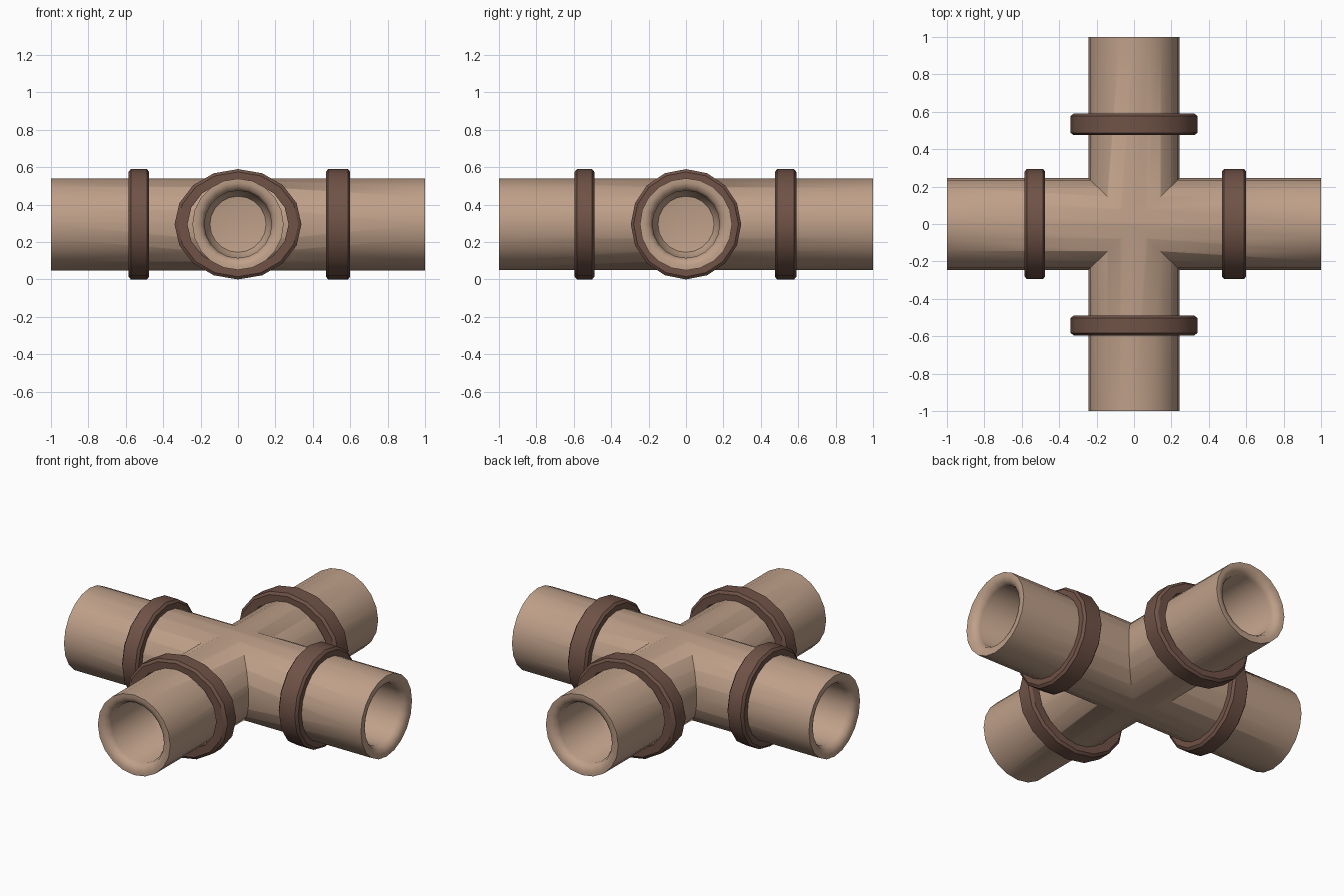
import bpy, bmesh, math
from mathutils import Matrix

if "Cube" in bpy.data.objects:
    bpy.data.objects.remove(bpy.data.objects["Cube"])

CZ = 0.295  # height of the pipe axes


def material(name, rgb):
    m = bpy.data.materials.new(name)
    m.diffuse_color = (*rgb, 1)
    m.use_nodes = True
    m.node_tree.nodes["Principled BSDF"].inputs["Base Color"].default_value = m.diffuse_color
    return m


tan = material("tan_clay", (0.52, 0.35, 0.25))
brown = material("brown_band", (0.16, 0.085, 0.062))


def lathe(name, profile, sides, mat, angle=0.0, scale=(1, 1), closed=False):
    """Revolve (x, radius) points around the x axis, then turn about z."""
    bm = bmesh.new()
    rings = []
    for x, r in profile:
        if r == 0:
            rings.append([bm.verts.new((x, 0, 0))] * sides)
        else:
            rings.append([bm.verts.new((x, r * scale[0] * math.cos(t), r * scale[1] * math.sin(t)))
                          for t in (2 * math.pi * i / sides for i in range(sides))])
    pairs = list(zip(rings, rings[1:]))
    if closed:
        pairs.append((rings[-1], rings[0]))
    for a, b in pairs:
        for i in range(sides):
            j = (i + 1) % sides
            quad = list(dict.fromkeys((a[i], a[j], b[j], b[i])))
            bm.faces.new(quad)
    bmesh.ops.recalc_face_normals(bm, faces=bm.faces[:])
    bm.transform(Matrix.Translation((0, 0, CZ)) @ Matrix.Rotation(angle, 4, 'Z'))
    me = bpy.data.meshes.new(name)
    bm.to_mesh(me)
    bm.free()
    me.materials.append(mat)
    ob = bpy.data.objects.new(name, me)
    bpy.context.collection.objects.link(ob)
    return ob


def activate(ob):
    bpy.ops.object.select_all(action='DESELECT')
    ob.select_set(True)
    bpy.context.view_layer.objects.active = ob


def smooth(ob, degrees):
    activate(ob)
    bpy.ops.object.shade_smooth_by_angle(angle=math.radians(degrees))


# Crossed pipes with blind bores at all four mouths
def pipe_profile(r):
    half = [(0.55, 0), (0.57, 0.15), (0.62, 0.18), (0.96, 0.18), (0.99, 0.195), (1.0, 0.222), (1.0, r)]
    return [(-x, q) for x, q in half] + half[::-1]


pipe = lathe("cross_pipe", pipe_profile(0.246), 20, tan)
other = lathe("side_pipe", pipe_profile(0.244), 20, tan, math.pi / 2)
mod = pipe.modifiers.new("join", 'BOOLEAN')
mod.operation = 'UNION'
mod.solver = 'EXACT'
mod.object = other
activate(pipe)
bpy.ops.object.modifier_apply(modifier=mod.name)
bpy.data.objects.remove(other)
smooth(pipe, 50)

# Collars: round on the x arms, wider oval on the y arms
for name, turn, x0, x1, width in (
        ("right_collar", 0, 0.47, 0.60, 1.0),
        ("back_collar", 1, 0.475, 0.59, 1.15),
        ("left_collar", 2, 0.475, 0.585, 1.0),
        ("front_collar", 3, 0.49, 0.595, 1.15)):
    ring = [(x0, 0.235), (x0, 0.28), (x0 + 0.012, 0.295),
            (x1 - 0.012, 0.295), (x1, 0.28), (x1, 0.235)]
    collar = lathe(name, ring, 16, brown, turn * math.pi / 2, (width, 1), True)
    smooth(collar, 35)
